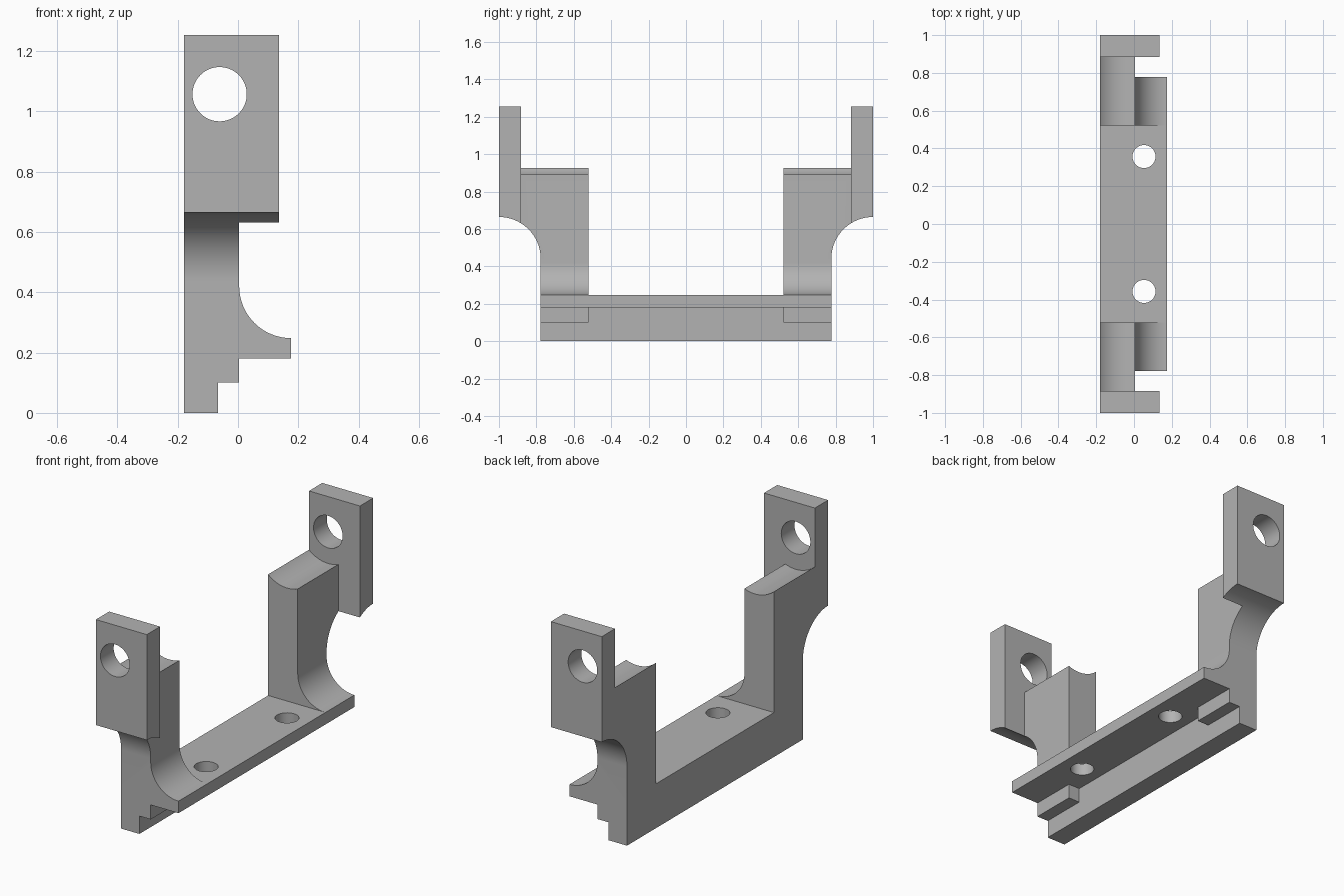
import bpy, bmesh, math

cube = bpy.data.objects.get("Cube")
if cube:
    bpy.data.objects.remove(cube, do_unlink=True)

grey = bpy.data.materials.new("plain grey")
grey.use_nodes = True
colour = (0.45, 0.45, 0.45, 1)
grey.diffuse_color = colour
grey.node_tree.nodes["Principled BSDF"].inputs["Base Color"].default_value = colour

LEFT, END, POST_IN, FLANGE_IN = -0.179, 0.777, 0.522, 0.883
POST_RIGHT, FLANGE_RIGHT, SHELF_RIGHT = 0.004, 0.136, 0.176
SHELF_LOW, SHELF_TOP, TOP = 0.181, 0.248, 1.254
BORE_X, BORE_Z = -0.061, 1.057


def prism(name, axis, points, lo, hi):
    """Extrude a 2D outline along an axis; points use the other two axes in order."""
    def place(p, t):
        return {"x": (t, *p), "y": (p[0], t, p[1]), "z": (*p, t)}[axis]
    bm = bmesh.new()
    face = bm.faces.new([bm.verts.new(place(p, lo)) for p in points])
    moved = bmesh.ops.extrude_face_region(bm, geom=[face])["geom"]
    for v in moved:
        if isinstance(v, bmesh.types.BMVert):
            v.co["xyz".index(axis)] = hi
    bmesh.ops.recalc_face_normals(bm, faces=bm.faces[:])
    mesh = bpy.data.meshes.new(name)
    bm.to_mesh(mesh)
    bm.free()
    mesh.materials.append(grey)
    obj = bpy.data.objects.new(name, mesh)
    bpy.context.collection.objects.link(obj)
    return obj


def rect(a, b, c, d):
    return [(a, c), (b, c), (b, d), (a, d)]


def arc(cx, cy, r, start, end, steps):
    angles = [math.radians(start + (end - start) * i / steps) for i in range(steps + 1)]
    return [(cx + r * math.cos(a), cy + r * math.sin(a)) for a in angles]


def circle(cx, cy, r, steps=64):
    return arc(cx, cy, r, 0, 360, steps)[:-1]


def combine(target, tool, operation):
    """Boolean the tool into the target, then discard the tool."""
    mod = target.modifiers.new(operation.lower(), "BOOLEAN")
    mod.operation, mod.object, mod.solver = operation, tool, "EXACT"
    bpy.context.view_layer.objects.active = target
    bpy.ops.object.modifier_apply(modifier=mod.name)
    bpy.data.objects.remove(tool, do_unlink=True)


# Base rail with an L section
section = [(LEFT, 0), (-0.066, 0), (-0.066, SHELF_LOW), (SHELF_RIGHT, SHELF_LOW),
           (SHELF_RIGHT, SHELF_TOP), (LEFT, SHELF_TOP)]
bracket = prism("bracket", "y", section, -0.85, 0.85)

for s in (-1, 1):
    # Upright post with a saddle in its top
    post = prism("post", "y", rect(LEFT, POST_RIGHT, 0.1, 1.0), s * POST_IN, s * 0.95)
    combine(post, prism("saddle", "y", circle(BORE_X, BORE_Z, 0.177, 96), s * 0.4, s * 1.1),
            "DIFFERENCE")
    # Curved gusset between post and shelf
    r = SHELF_RIGHT - POST_RIGHT
    curve = arc(SHELF_RIGHT, SHELF_TOP + r, r, 180, 270, 24)
    outline = curve + [(SHELF_RIGHT, 0.2), (-0.05, 0.2), (-0.05, SHELF_TOP + r)]
    combine(post, prism("gusset", "y", outline, s * POST_IN, s * 0.85), "UNION")
    # End flange
    combine(post, prism("flange", "y", rect(LEFT, FLANGE_RIGHT, 0.5, TOP),
                        s * FLANGE_IN, s), "UNION")
    combine(bracket, post, "UNION")
    # Rounded undercut below the flange, which also trims the rail end
    r = 1 - END
    curve = [(s * y, z) for y, z in arc(1, 0.664 - r, r, 180, 90, 24)]
    outline = curve + [(s * 1.2, 0.664), (s * 1.2, -0.2), (s * END, -0.2)]
    combine(bracket, prism("undercut", "x", outline, -0.5, 0.5), "DIFFERENCE")
    # Flange bore and screw hole
    combine(bracket, prism("bore", "y", circle(BORE_X, BORE_Z, 0.09), s * 0.8, s * 1.2),
            "DIFFERENCE")
    combine(bracket, prism("screw_hole", "z", circle(0.053, s * 0.357, 0.061), 0.1, 0.4),
            "DIFFERENCE")

bpy.ops.object.select_all(action="DESELECT")
bracket.select_set(True)
bpy.context.view_layer.objects.active = bracket
bpy.ops.object.shade_smooth_by_angle(angle=math.radians(30))
